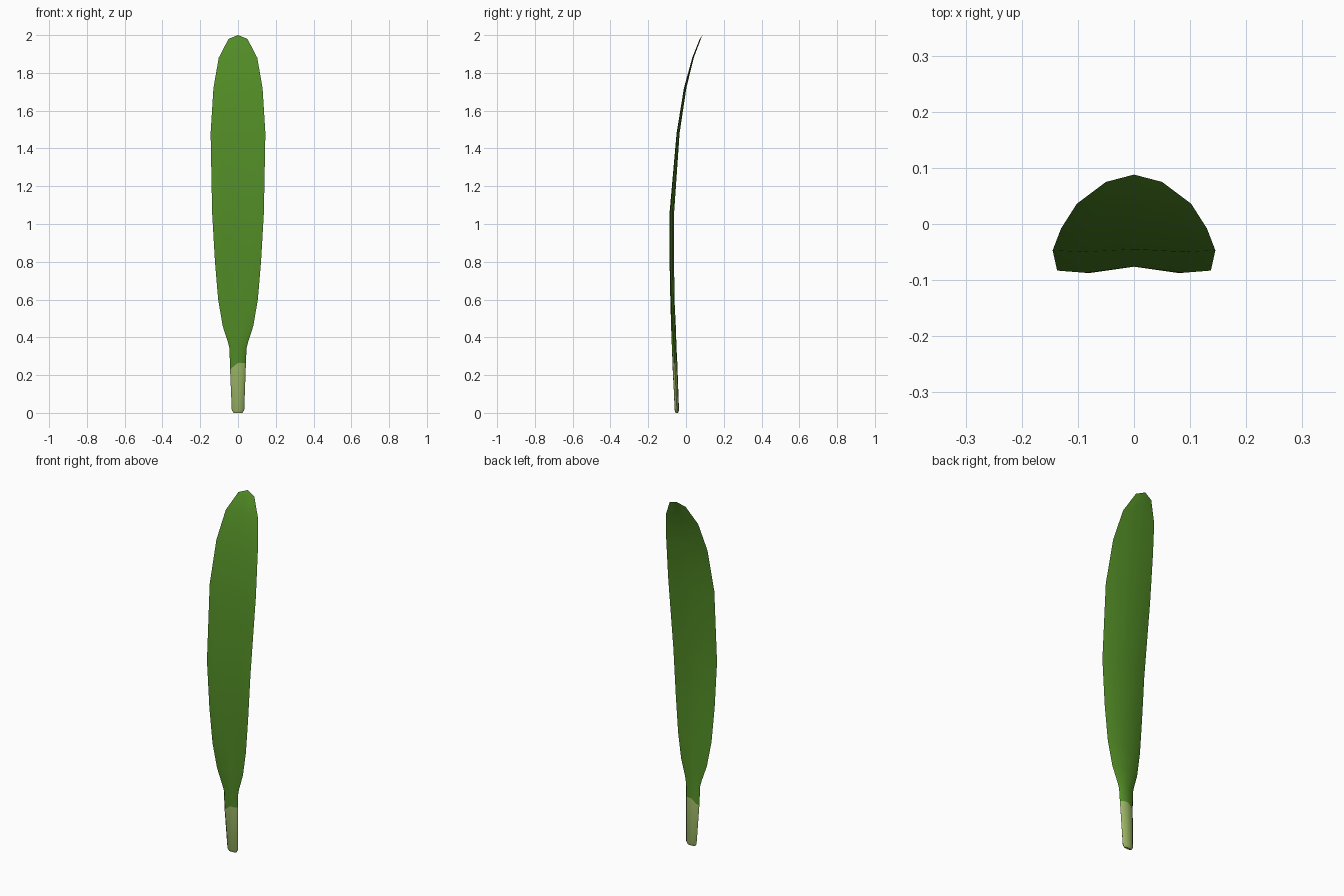
import bpy, bmesh, math


def material(name, rgb):
    m = bpy.data.materials.new(name)
    m.diffuse_color = (*rgb, 1)
    return m


# Cross-sections up the leaf:
# z, half width, edge y, front middle y, front centre y, back middle y, back centre y
RINGS = [
    (0.000, 0.024, -0.048, -0.054, -0.055, -0.043, -0.042),
    (0.015, 0.033, -0.048, -0.059, -0.060, -0.039, -0.037),
    (0.265, 0.042, -0.060, -0.071, -0.071, -0.049, -0.046),
    (0.340, 0.045, -0.063, -0.074, -0.073, -0.053, -0.050),
    (0.370, 0.052, -0.066, -0.076, -0.073, -0.055, -0.051),
    (0.460, 0.081, -0.072, -0.079, -0.073, -0.060, -0.054),
    (0.600, 0.105, -0.079, -0.083, -0.075, -0.067, -0.061),
    (0.800, 0.122, -0.083, -0.087, -0.076, -0.070, -0.063),
    (1.060, 0.137, -0.083, -0.087, -0.076, -0.070, -0.063),
    (1.480, 0.145, -0.047, -0.050, -0.045, -0.038, -0.034),
    (1.720, 0.130, -0.008, -0.011, -0.007, -0.002, 0.002),
    (1.880, 0.102, 0.036, 0.033, 0.035, 0.039, 0.041),
    (1.980, 0.050, 0.075, 0.073, 0.074, 0.078, 0.079),
]
STALK_TOP = 2  # ring where the pale stalk ends

bm = bmesh.new()
loops = []
for i, (z, w, e, fm, fc, bmid, bc) in enumerate(RINGS):
    m = 0.72 if z < 0.35 else 0.63
    section = [(-1, e), (-m, fm), (0, fc), (m, fm), (1, e), (m, bmid), (0, bc), (-m, bmid)]
    loop = []
    for u, y in section:
        # the colour edge slants down on the left side
        dz = 0.035 * max(0, -u) if i == STALK_TOP else 0
        loop.append(bm.verts.new((u * w, y, z - dz)))
    loops.append(loop)

# Skin between the cross-sections, pale below the stalk top
for i, (a, b) in enumerate(zip(loops, loops[1:])):
    for k in range(8):
        n = (k + 1) % 8
        f = bm.faces.new((a[k], a[n], b[n], b[k]))
        f.material_index = 1 if i < STALK_TOP else 0

# Rounded-off base and pointed tip
bm.faces.new(loops[0][::-1]).material_index = 1
tip = bm.verts.new((0, 0.088, 2.0))
for k in range(8):
    bm.faces.new((loops[-1][k], loops[-1][(k + 1) % 8], tip))

bmesh.ops.recalc_face_normals(bm, faces=bm.faces[:])
mesh = bpy.data.meshes.new("leaf")
bm.to_mesh(mesh)
bm.free()
leaf = bpy.data.objects.new("leaf", mesh)
bpy.context.collection.objects.link(leaf)
mesh.materials.append(material("leaf green", (0.084, 0.262, 0.019)))
mesh.materials.append(material("pale stalk green", (0.34, 0.48, 0.135)))

bpy.context.view_layer.objects.active = leaf
leaf.select_set(True)
bpy.ops.object.shade_smooth_by_angle(angle=math.radians(50))
